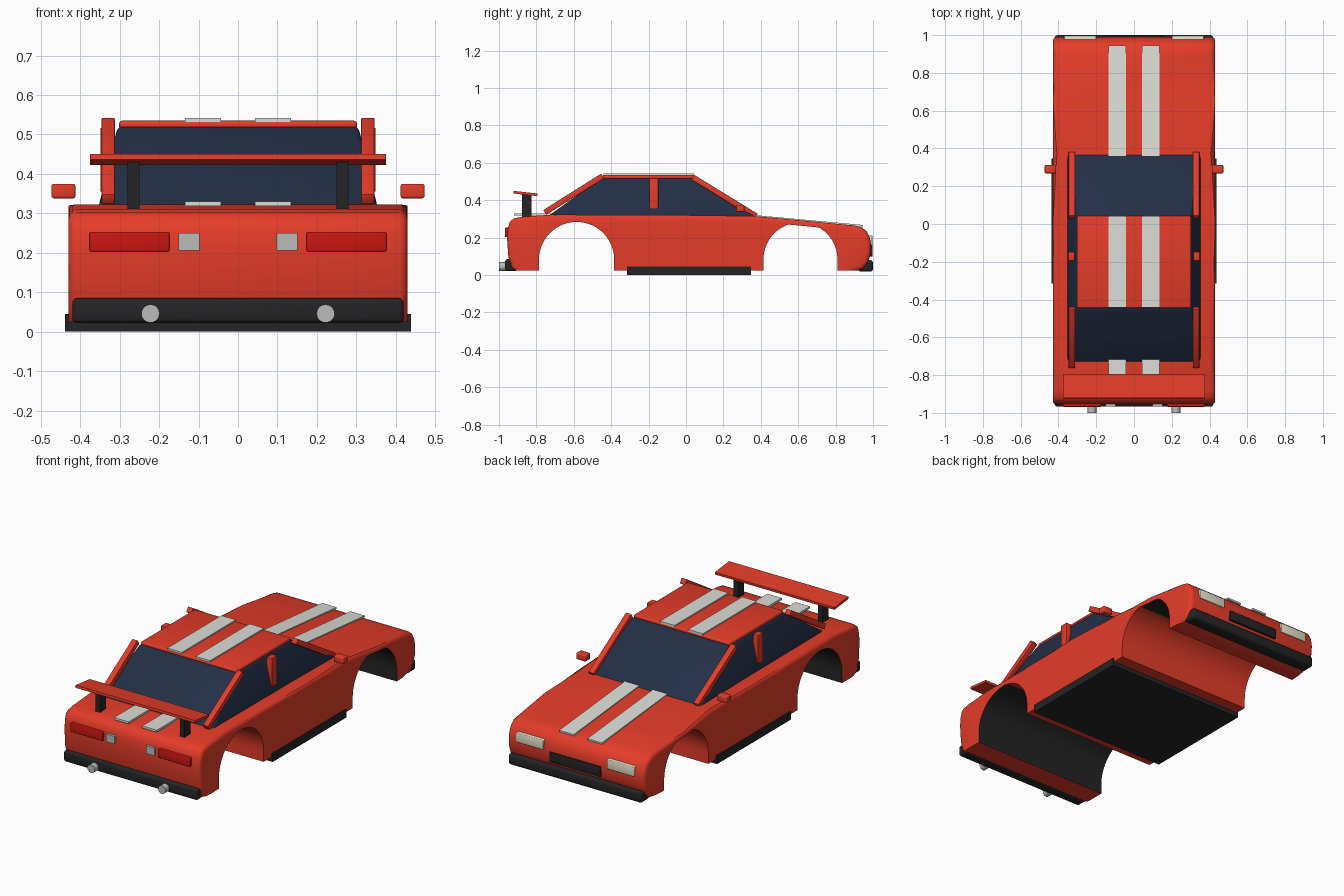
import bpy, bmesh
from math import sin, cos, pi, radians, hypot

if "Cube" in bpy.data.objects:
    bpy.data.objects.remove(bpy.data.objects["Cube"])


def mat(name, r, g, b):
    m = bpy.data.materials.new(name)
    m.diffuse_color = (r, g, b, 1)
    m.use_nodes = True
    m.node_tree.nodes["Principled BSDF"].inputs["Base Color"].default_value = m.diffuse_color
    return m


RED = mat("red_paint", 0.78, 0.045, 0.022)
BLACK = mat("black_trim", 0.018, 0.018, 0.02)
GLASS = mat("dark_glass", 0.017, 0.028, 0.062)
LAMP = mat("tail_red", 0.6, 0.008, 0.006)
CREAM = mat("lamp_cream", 0.8, 0.77, 0.6)
WHITE = mat("stripe_white", 0.72, 0.72, 0.68)
SILVER = mat("silver", 0.5, 0.5, 0.5)


def finish(bm, name, *mats):
    bmesh.ops.recalc_face_normals(bm, faces=bm.faces)
    me = bpy.data.meshes.new(name)
    bm.to_mesh(me)
    bm.free()
    ob = bpy.data.objects.new(name, me)
    bpy.context.collection.objects.link(ob)
    for m in mats:
        me.materials.append(m)
    bpy.ops.object.select_all(action='DESELECT')
    ob.select_set(True)
    bpy.context.view_layer.objects.active = ob
    bpy.ops.object.shade_smooth_by_angle(angle=radians(35))
    return ob


def extrude(pts, x0, x1):
    """Side profile (y, z) extruded across x."""
    bm = bmesh.new()
    f = bm.faces.new([bm.verts.new((x0, y, z)) for y, z in pts])
    r = bmesh.ops.extrude_face_region(bm, geom=[f])
    for v in r['geom']:
        if isinstance(v, bmesh.types.BMVert):
            v.co.x = x1
    return bm


def bevel(bm, edges, w, seg=3):
    bmesh.ops.bevel(bm, geom=list(edges), offset=w, segments=seg,
                    profile=0.5, affect='EDGES')


def box(name, m, x, y, z, r=0.0):
    bm = extrude([(y[0], z[0]), (y[1], z[0]), (y[1], z[1]), (y[0], z[1])], *x)
    if r:
        bevel(bm, bm.edges, r)
    return finish(bm, name, m)


def beam(name, m, a, b, x, t, r=0.0):
    """Slanted bar from a to b in the side plane, t thick."""
    dy, dz = b[0] - a[0], b[1] - a[1]
    n = hypot(dy, dz)
    ny, nz = -dz / n * t / 2, dy / n * t / 2
    bm = extrude([(a[0] - ny, a[1] - nz), (b[0] - ny, b[1] - nz),
                  (b[0] + ny, b[1] + nz), (a[0] + ny, a[1] + nz)], *x)
    if r:
        bevel(bm, bm.edges, r, 2)
    return finish(bm, name, m)


# body shell: one side profile with both wheel arches
ARCHES = [(0.612, 0.198), (-0.585, 0.201)]
AZ, BASE = 0.083, 0.025


def deck(y):
    return 0.315 - max(0, y - 0.37) * 0.095


def arch(cy, r):
    pts = [(cy + r, BASE)]
    for i in range(29):
        a = pi * i / 28
        y = cy + r * cos(a)
        pts.append((y, min(AZ + r * sin(a), deck(y) - 0.028)))
    return pts + [(cy - r, BASE)]


profile = [(-0.915, BASE), (-0.935, 0.04), (-0.95, 0.1), (-0.957, 0.2), (-0.952, 0.25),
           (-0.942, 0.285), (-0.92, 0.303), (-0.88, 0.311), (-0.72, 0.323), (0.0, 0.32),
           (0.37, 0.315), (0.65, 0.289), (0.9, 0.265), (0.94, 0.255), (0.965, 0.235),
           (0.983, 0.2), (0.99, 0.16), (0.987, 0.11), (0.97, 0.06), (0.945, 0.03), (0.92, BASE)]
profile += arch(*ARCHES[0]) + arch(*ARCHES[1])
bm = extrude(profile, -0.43, 0.43)
outer = {(round(y, 4), round(z, 4)) for y, z in profile[:21]}
rim = [e for e in bm.edges if abs(e.verts[0].co.x - e.verts[1].co.x) < 1e-4
       and all((round(v.co.y, 4), round(v.co.z, 4)) in outer for v in e.verts)]
bevel(bm, rim, 0.022)
# dark inner liners on the outer halves of the wheel wells
for f in bm.faces:
    c = f.calc_center_median()
    if abs(c.x) < 0.1 and BASE + 0.001 < c.z:
        for (cy, r), s in zip(ARCHES, (1, -1)):
            if hypot(c.y - cy, max(0, c.z - AZ)) < r + 0.004 and (c.y - cy) * s > -0.05 \
                    and c.z < deck(c.y) - 0.02:
                f.material_index = 1
finish(bm, "body_shell", RED, BLACK)

# glass cabin: tapered block
bm = extrude([(-0.745, 0.31), (0.375, 0.31), (0.05, 0.52), (-0.45, 0.52)], -0.355, 0.355)
for v in bm.verts:
    if v.co.z > 0.5:
        v.co.x *= 0.305 / 0.355
bevel(bm, bm.edges, 0.012)
finish(bm, "cabin_glass", GLASS)

# roof, underbody and bumpers
box("roof_panel", RED, (-0.302, 0.302), (-0.445, 0.042), (0.513, 0.535), 0.009)
box("underbody_sill", BLACK, (-0.438, 0.438), (-0.315, 0.347), (0.0, 0.045))
box("rear_bumper", BLACK, (-0.42, 0.42), (-0.967, -0.9), (0.022, 0.085), 0.012)
box("front_bumper", BLACK, (-0.42, 0.42), (0.92, 1.0), (0.018, 0.08), 0.015)
box("front_grille", BLACK, (-0.16, 0.16), (0.96, 0.998), (0.1, 0.157), 0.003)

# rear wing
beam("rear_wing", RED, (-0.922, 0.443), (-0.795, 0.429), (-0.375, 0.375), 0.014)

# mirrored parts
for s, side in ((1, "right"), (-1, "left")):
    def X(a, b):
        return (s * a, s * b)
    beam("front_pillar_" + side, RED, (0.036, 0.523), (0.375, 0.315), X(0.312, 0.346), 0.03, 0.003)
    beam("rear_pillar_" + side, RED, (-0.755, 0.335), (-0.445, 0.53), X(0.312, 0.346), 0.03, 0.003)
    box("centre_pillar_" + side, RED, X(0.315, 0.349), (-0.195, -0.148), (0.355, 0.517), 0.003)
    box("mirror_" + side, RED, X(0.412, 0.473), (0.268, 0.312), (0.338, 0.375), 0.006)
    box("wing_post_" + side, BLACK, X(0.25, 0.28), (-0.878, -0.826), (0.31, 0.43))
    box("tail_light_" + side, LAMP, X(0.174, 0.376), (-0.968, -0.93), (0.203, 0.253), 0.004)
    box("reverse_light_" + side, SILVER, X(0.098, 0.151), (-0.966, -0.93), (0.206, 0.25))
    box("headlight_" + side, CREAM, X(0.2, 0.37), (0.95, 0.997), (0.157, 0.212), 0.004)
    # racing stripes on roof, hood and boot
    box("roof_stripe_" + side, WHITE, X(0.043, 0.134), (-0.442, 0.042), (0.53, 0.542))
    beam("hood_stripe_" + side, WHITE, (0.36, 0.316), (0.945, 0.263), X(0.043, 0.134), 0.01)
    box("boot_stripe_" + side, WHITE, X(0.043, 0.134), (-0.92, -0.7), (0.318, 0.33))
    # exhaust pipe
    bm = bmesh.new()
    bmesh.ops.create_cone(bm, cap_ends=True, segments=20, radius1=0.023, radius2=0.023, depth=0.09)
    for v in bm.verts:
        x, y, z = v.co
        v.co = (s * 0.222 + x, -0.955 + z, 0.046 + y)
    finish(bm, "exhaust_" + side, SILVER)
